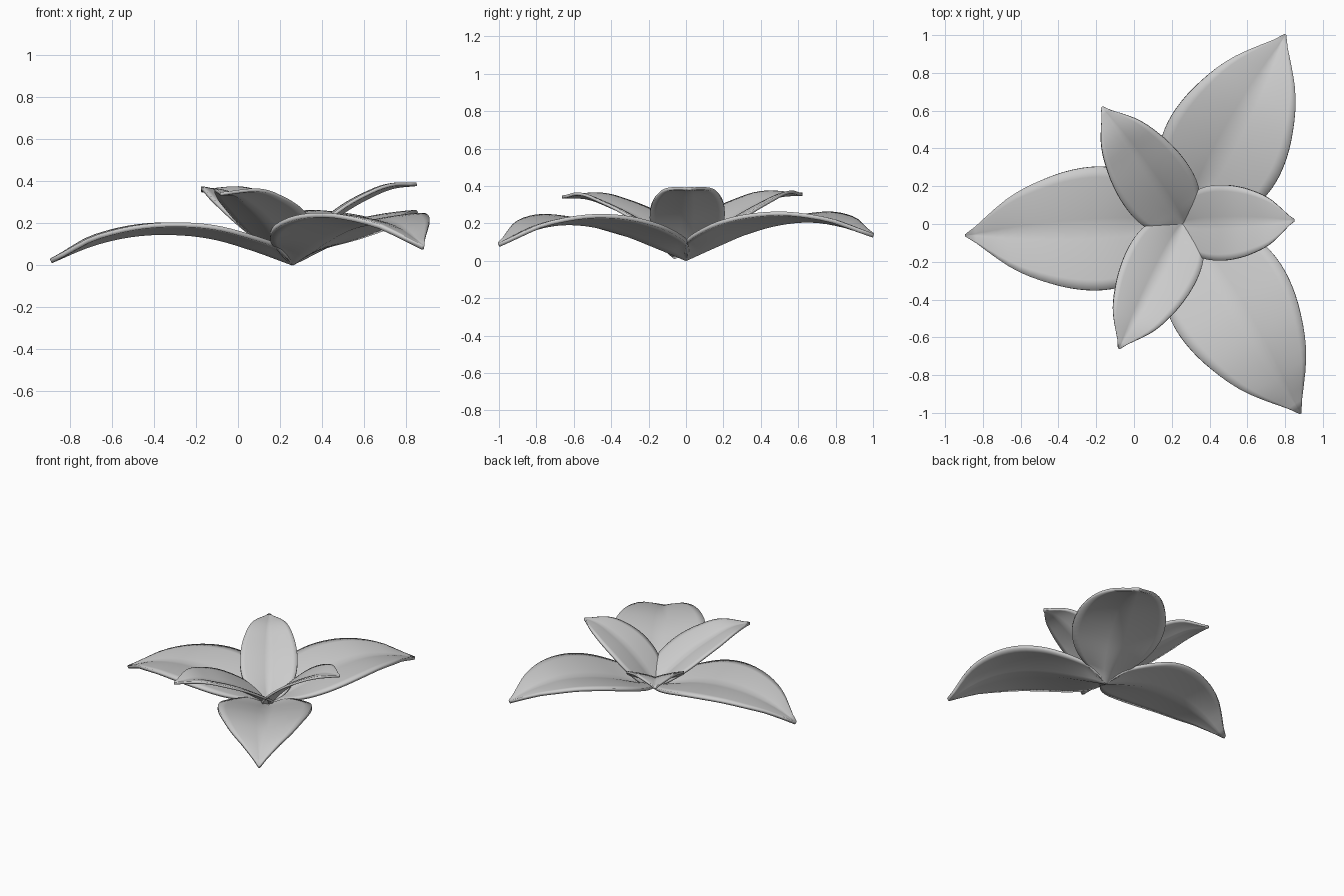
import bpy, bmesh
from mathutils import Vector

cube = bpy.data.objects.get("Cube")
if cube:
    bpy.data.objects.remove(cube, do_unlink=True)

mat = bpy.data.materials.new("pale_grey")
mat.use_nodes = True
mat.diffuse_color = (0.6, 0.6, 0.6, 1)
mat.node_tree.nodes["Principled BSDF"].inputs["Base Color"].default_value = (0.6, 0.6, 0.6, 1)

BASE = Vector((0.26, 0, 0))
ROWS, COLS = 28, 12


def sample(values, t):
    """Smooth curve through evenly spaced values."""
    n = len(values) - 1
    i = min(int(t * n), n - 1)
    u = t * n - i
    b, c = values[i], values[i + 1]
    a = values[i - 1] if i else 2 * b - c
    d = values[i + 2] if i + 2 <= n else 2 * c - b
    return b + 0.5 * u * (c - a + u * (2 * a - 5 * b + 4 * c - d + u * (3 * (b - c) + d - a)))


def petal(name, tip, spine, widths, fold, thickness):
    """Pointed petal with a creased spine, folded upward towards its base."""
    axis = Vector((tip[0], tip[1], 0)) - BASE
    side = Vector((-axis.y, axis.x, 0)).normalized()
    bm = bmesh.new()
    grid = []
    for r in range(ROWS + 1):
        # rows crowd towards the round base
        t = (r / ROWS) ** 1.4
        half = max(sample(widths, t ** 0.5), 0.006)
        row = []
        for c in range(COLS + 1):
            s = 2 * c / COLS - 1
            lift = fold * min(1, half / 0.15) * (1 - 0.6 * t) * (1.6 * abs(s) - 0.6 * s * s)
            p = BASE + axis * t + side * (half * s)
            p.z = sample(spine, t) + lift
            row.append(bm.verts.new(p))
        grid.append(row)
    for low, high in zip(grid, grid[1:]):
        for c in range(COLS):
            bm.faces.new((low[c], high[c], high[c + 1], low[c + 1]))
    bmesh.ops.recalc_face_normals(bm, faces=bm.faces)
    if sum(f.normal.z for f in bm.faces) < 0:
        bmesh.ops.reverse_faces(bm, faces=bm.faces)
    mesh = bpy.data.meshes.new(name)
    bm.to_mesh(mesh)
    bm.free()
    mesh.materials.append(mat)
    mesh.shade_smooth()
    obj = bpy.data.objects.new(name, mesh)
    bpy.context.collection.objects.link(obj)
    solid = obj.modifiers.new("thickness", "SOLIDIFY")
    solid.thickness = thickness
    solid.offset = 0
    return obj


# Half widths, evenly spaced in the square root of the length
OUTER = (0.01, 0.05, 0.12, 0.2, 0.27, 0.318, 0.325, 0.285, 0.19, 0.0)
INNER = (0.01, 0.07, 0.13, 0.165, 0.19, 0.2, 0.195, 0.17, 0.115, 0.0)

# Outer ring
petal("outer_petal_right", (-0.89, -0.06), (0.01, 0.08, 0.135, 0.155, 0.145, 0.1, 0.02),
      OUTER, 0.055, 0.022)
petal("outer_petal_back", (0.80, 1.0), (0.01, 0.085, 0.155, 0.2, 0.215, 0.19, 0.135),
      OUTER, 0.06, 0.022)
petal("outer_petal_front", (0.88, -1.0), (0.01, 0.08, 0.145, 0.19, 0.2, 0.165, 0.085),
      OUTER, 0.06, 0.022)

# Inner ring
petal("inner_petal_left", (0.85, 0.02), (0.02, 0.15, 0.25, 0.32, 0.37, 0.385),
      INNER, 0.035, 0.016)
petal("inner_petal_back", (-0.17, 0.62), (0.02, 0.13, 0.22, 0.29, 0.345, 0.355),
      INNER, 0.06, 0.016)
petal("inner_petal_front", (-0.08, -0.66), (0.02, 0.13, 0.22, 0.285, 0.335, 0.34),
      INNER, 0.06, 0.016)
